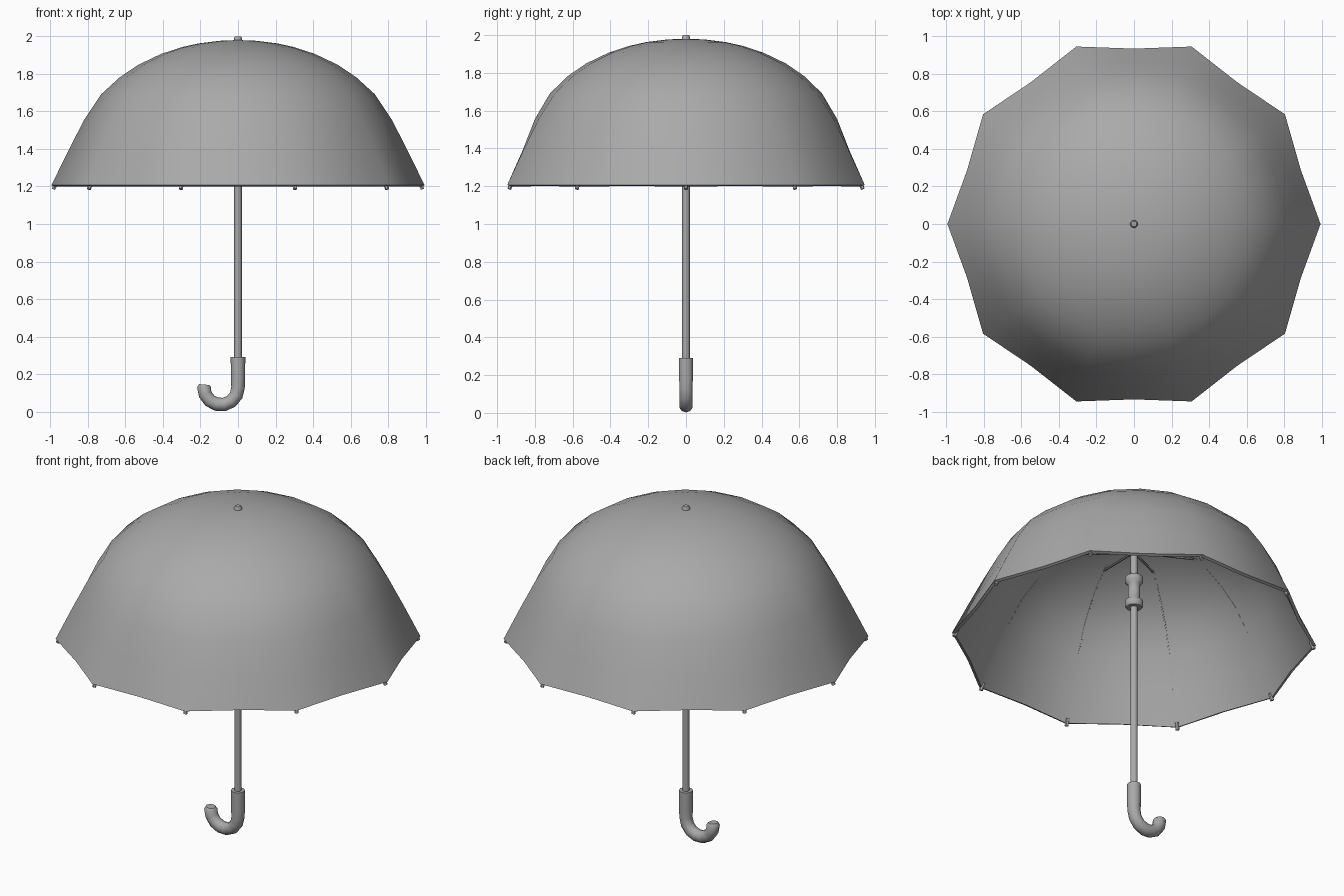
import bpy, bmesh
from math import sin, cos, pi, radians
from mathutils import Vector

cube = bpy.data.objects.get("Cube")
if cube:
    bpy.data.objects.remove(cube)

grey = bpy.data.materials.new("plain grey")
grey.use_nodes = True
grey.diffuse_color = (0.4, 0.4, 0.4, 1)
grey.node_tree.nodes["Principled BSDF"].inputs["Base Color"].default_value = (0.4, 0.4, 0.4, 1)

RIBS = 10


def select(obj):
    bpy.ops.object.select_all(action='DESELECT')
    obj.select_set(True)
    bpy.context.view_layer.objects.active = obj


def finish(obj):
    """Give the part its colour and smooth shading."""
    obj.data.materials.clear()
    obj.data.materials.append(grey)
    select(obj)
    bpy.ops.object.shade_smooth_by_angle(angle=radians(50))


def lathe(name, profile, sides, pinch=None, thickness=0):
    """Spin (radius, height) points round z; pinch scales every second column."""
    bm = bmesh.new()
    rings = []
    for k, (r, z) in enumerate(profile):
        if r == 0:
            rings.append([bm.verts.new((0, 0, z))] * sides)
            continue
        ring = []
        for i in range(sides):
            a = 2 * pi * i / sides
            s = r * (pinch[k] if pinch and i % 2 else 1)
            ring.append(bm.verts.new((s * cos(a), s * sin(a), z)))
        rings.append(ring)
    for low, high in zip(rings, rings[1:]):
        for i in range(sides):
            j = (i + 1) % sides
            quad = [low[i], low[j], high[j], high[i]]
            bm.faces.new(list(dict.fromkeys(quad)))
    mesh = bpy.data.meshes.new(name)
    bm.to_mesh(mesh)
    bm.free()
    obj = bpy.data.objects.new(name, mesh)
    bpy.context.collection.objects.link(obj)
    if thickness:
        shell = obj.modifiers.new("thickness", 'SOLIDIFY')
        shell.thickness = thickness
        shell.offset = -1
        select(obj)
        bpy.ops.object.modifier_apply(modifier=shell.name)
    finish(obj)


def tubes(name, paths, radius, resolution=1, taper=None):
    """Round rods along the given paths, turned into one mesh."""
    curve = bpy.data.curves.new(name, 'CURVE')
    curve.dimensions = '3D'
    curve.bevel_depth = radius
    curve.bevel_resolution = resolution
    curve.use_fill_caps = True
    for path in paths:
        spline = curve.splines.new('POLY')
        spline.points.add(len(path) - 1)
        for k, (point, co) in enumerate(zip(spline.points, path)):
            point.co = (*co, 1)
            point.radius = taper[k] if taper else 1
    obj = bpy.data.objects.new(name, curve)
    bpy.context.collection.objects.link(obj)
    select(obj)
    bpy.ops.object.convert(target='MESH')
    finish(bpy.context.view_layer.objects.active)


def around(path):
    """Repeat a (radius, height) path at every rib."""
    angles = [2 * pi * i / RIBS for i in range(RIBS)]
    return [[Vector((r * cos(a), r * sin(a), z)) for r, z in path] for a in angles]


# Canopy: round at the crown, drawn in between the ribs towards the rim
dome = [(0.995, 1.207), (0.908, 1.385), (0.82, 1.557), (0.73, 1.692), (0.63, 1.783),
        (0.53, 1.85), (0.41, 1.907), (0.3, 1.943), (0.21, 1.963), (0.1, 1.977), (0, 1.981)]
pinch = [0.94, 0.955, 0.975, 0.986, 0.993, 0.997, 1, 1, 1, 1, 1]
lathe("canopy", dome, RIBS * 2, pinch, 0.018)

# Frame: ribs set into the lining, end tips and stretchers
inner = [(max(r - 0.01, 0), z - 0.01) for r, z in dome]
tubes("ribs", around(inner), 0.006)
tubes("rib_tips", around([(0.967, 1.225), (0.984, 1.185)]), 0.011)
tubes("stretchers", around([(0.02, 1.76), (0.42, 1.868)]), 0.007)

# Shaft, sliding runner, upper notch and top cap
lathe("shaft", [(0, 0.2), (0.02, 0.2), (0.02, 1.98), (0, 1.98)], 12)
lathe("runner", [(0.02, 1.405), (0.042, 1.405), (0.05, 1.415), (0.05, 1.445), (0.034, 1.46),
                 (0.034, 1.55), (0.05, 1.565), (0.05, 1.59), (0.042, 1.6), (0.02, 1.6)], 16)
lathe("upper_notch", [(0.02, 1.745), (0.032, 1.745), (0.032, 1.78), (0.02, 1.78)], 16)
lathe("top_cap", [(0, 1.96), (0.021, 1.96), (0.021, 1.992), (0.015, 2.0), (0, 2.0)], 12)

# Hooked handle, slightly slimmer towards its rounded end
bend, low, steps = 0.091, 0.036, 7
hook = [Vector((0, 0, 0.29)), Vector((0, 0, 0.18))]
for i in range(steps + 1):
    a = -radians(183) * i / steps
    hook.append(Vector((bend * cos(a) - bend, 0, bend * sin(a) + bend + low)))
hook.append(hook[-1] + Vector((0.001, 0, 0.012)))
tubes("handle", [hook], 0.036, 3, [1.08, 1.06] + [1] * (steps + 1) + [0.75])
